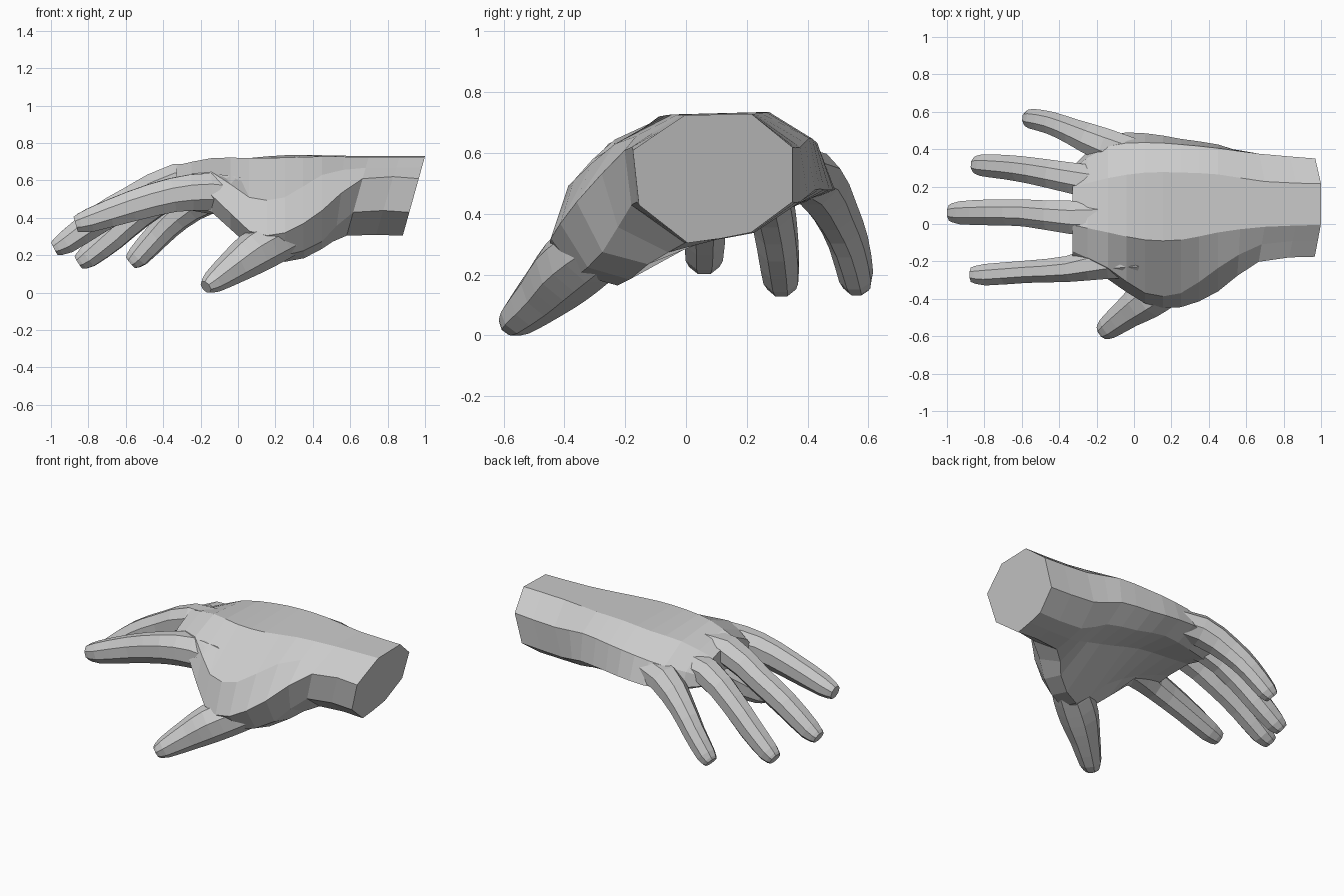
import bpy
import bmesh
import math
from mathutils import Vector

if "Cube" in bpy.data.objects:
    bpy.data.objects.remove(bpy.data.objects["Cube"], do_unlink=True)

# Single plain material
skin = bpy.data.materials.new("plain_grey")
skin.use_nodes = True
GREY = (0.6, 0.6, 0.6, 1.0)
skin.diffuse_color = GREY
skin.node_tree.nodes["Principled BSDF"].inputs["Base Color"].default_value = GREY


def catmull(a, b, c, d, t):
    """Point between b and c on a smooth path through a, b, c, d."""
    return 0.5 * (2 * b + (c - a) * t + (2 * a - 5 * b + 4 * c - d) * t ** 2
                  + (3 * b - a - 3 * c + d) * t ** 3)


def refine(rings, steps=2):
    """Insert smoothly interpolated rings between the given ones."""
    last = len(rings) - 1
    result = []
    for i in range(last):
        group = [rings[max(i - 1, 0)], rings[i], rings[i + 1], rings[min(i + 2, last)]]
        for s in range(steps):
            result.append([catmull(*pts, s / steps) for pts in zip(*group)])
    return result + [rings[-1]]


def loft(name, rings):
    """Skin a closed tube over the rings, capped at both ends."""
    bm = bmesh.new()
    loops = [[bm.verts.new(p) for p in ring] for ring in refine(rings)]
    n = len(loops[0])
    for low, high in zip(loops, loops[1:]):
        for k in range(n):
            m = (k + 1) % n
            bm.faces.new((low[k], low[m], high[m], high[k]))
    bm.faces.new(loops[0])
    bm.faces.new(loops[-1])
    bmesh.ops.recalc_face_normals(bm, faces=bm.faces)
    mesh = bpy.data.meshes.new(name)
    bm.to_mesh(mesh)
    bm.free()
    mesh.materials.append(skin)
    obj = bpy.data.objects.new(name, mesh)
    bpy.context.collection.objects.link(obj)
    return obj


def digit(name, stations):
    """Eight-sided tube; each station is x, y, z, half width, half depth."""
    centres = [Vector(s[:3]) for s in stations]
    rings = []
    for i, (x, y, z, wide, deep) in enumerate(stations):
        along = (centres[min(i + 1, len(centres) - 1)] - centres[max(i - 1, 0)]).normalized()
        side = along.cross(Vector((0, 0, 1))).normalized()
        up = side.cross(along)
        ring = []
        for k in range(8):
            a = math.pi * (k + 0.5) / 4
            ring.append(centres[i] + (side * wide * math.cos(a) + up * deep * math.sin(a)) * 1.07)
        rings.append(ring)
    return loft(name, rings)


# Wrist: slanted octagon, with two extra points that become thumb slope and palm hollow
def wrist_ring(x, grow):
    outline = [(0, .725), (.22, .73), (.355, .62), (.355, .44), (.22, .34),
               (.12, .32), (.01, .305), (-.15, .43), (-.17, .61), (-.085, .668)]
    return [Vector((x - (.73 - z) * .28, .1 + (y - .1) * grow, z)) for y, z in outline]


# Palm: sections (y, z) from the heel of the hand to the finger webs
palm_sections = {
    .45: [(-.04, .728), (.27, .735), (.41, .65), (.43, .48), (.3, .39),
          (.12, .35), (-.12, .235), (-.27, .275), (-.355, .44), (-.23, .63)],
    .25: [(-.08, .722), (.28, .735), (.43, .64), (.46, .48), (.33, .41),
          (.12, .4), (-.22, .165), (-.35, .2), (-.44, .32), (-.365, .51)],
    .06: [(-.08, .72), (.28, .72), (.44, .625), (.49, .48), (.36, .43),
          (.12, .45), (-.17, .34), (-.31, .25), (-.42, .33), (-.365, .51)],
    -.14: [(-.04, .72), (.25, .695), (.42, .6), (.475, .48), (.34, .42),
           (.12, .47), (-.12, .45), (-.23, .43), (-.29, .52), (-.23, .645)],
    -.33: [(0, .68), (.2, .62), (.3, .54), (.31, .48), (.25, .46),
           (.1, .5), (-.07, .5), (-.17, .49), (-.2, .54), (-.14, .61)],
}
palm_rings = [wrist_ring(1, 1), wrist_ring(.7, 1.1)]
palm_rings += [[Vector((x, y, z)) for y, z in pts] for x, pts in palm_sections.items()]
hand = loft("hand", palm_rings)

# Thumb and fingers, each flaring where it enters the palm
digits = [
    digit("thumb", [(.34, -.22, .34, .09, .1), (.2, -.31, .275, .11, .11),
                    (.08, -.39, .21, .108, .108), (-.02, -.46, .14, .085, .088),
                    (-.135, -.548, .057, .062, .058), (-.172, -.575, .031, .038, .034)]),
    digit("index_finger", [(.08, -.18, .52, .1, .08), (-.15, -.195, .54, .095, .1),
                           (-.35, -.235, .522, .07, .092), (-.57, -.25, .462, .06, .082),
                           (-.79, -.266, .388, .058, .064), (-.868, -.266, .366, .039, .042)]),
    digit("middle_finger", [(-.05, .04, .6, .12, .08), (-.33, .04, .605, .09, .085),
                            (-.57, .063, .49, .073, .08), (-.75, .067, .388, .07, .076),
                            (-.92, .065, .268, .062, .062), (-.983, .065, .235, .042, .037)]),
    digit("ring_finger", [(-.05, .2, .56, .1, .08), (-.33, .25, .54, .083, .083),
                          (-.53, .287, .42, .072, .078), (-.67, .307, .3, .066, .074),
                          (-.805, .318, .19, .058, .06), (-.852, .322, .16, .039, .038)]),
    digit("little_finger", [(.1, .345, .54, .08, .07), (-.15, .425, .515, .09, .088),
                            (-.32, .495, .41, .07, .076), (-.43, .54, .305, .061, .068),
                            (-.535, .565, .193, .054, .058), (-.573, .57, .16, .038, .037)]),
]

# Weld the digits to the palm into one skin
for part in digits:
    union = hand.modifiers.new(part.name, "BOOLEAN")
    union.operation = "UNION"
    union.solver = "EXACT"
    union.object = part
bpy.context.view_layer.update()
graph = bpy.context.evaluated_depsgraph_get()
welded = bpy.data.meshes.new_from_object(hand.evaluated_get(graph))
hand.modifiers.clear()
hand.data = welded
for part in digits:
    bpy.data.objects.remove(part, do_unlink=True)

# Stand the hand on the ground, centred
lo = Vector([min(v.co[i] for v in welded.vertices) for i in range(3)])
hi = Vector([max(v.co[i] for v in welded.vertices) for i in range(3)])
base = Vector(((lo.x + hi.x) / 2, (lo.y + hi.y) / 2, lo.z))
for v in welded.vertices:
    v.co -= base
for face in welded.polygons:
    face.use_smooth = False
